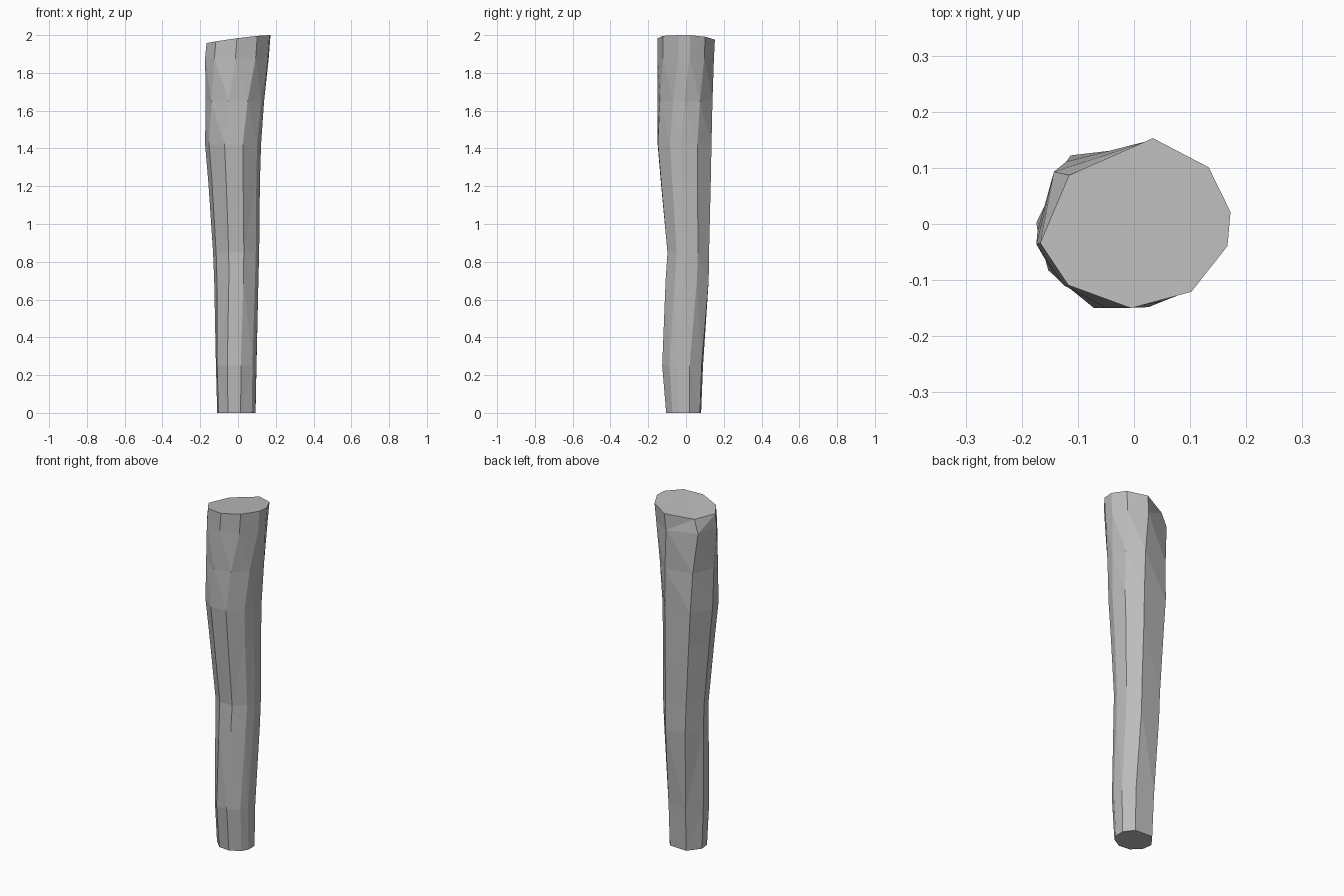
import bpy, bmesh
from math import sin, cos, radians

cube = bpy.data.objects.get("Cube")
if cube:
    bpy.data.objects.remove(cube, do_unlink=True)

# One plain grey for the whole shaft
grey = bpy.data.materials.new("plain_grey")
grey.use_nodes = True
colour = (0.5, 0.5, 0.5, 1)
grey.diffuse_color = colour
grey.node_tree.nodes["Principled BSDF"].inputs["Base Color"].default_value = colour

# Directions of the nine uneven corners
ANGLES = [7, 40, 79, 142, 194, 227, 268, 306, 344]

# Rings: height, x min, x max, y min, y max, twist
RINGS = [
    (0.0, -.11, .093, -.105, .08, -24),
    (.25, -.117, .098, -.126, .09, -24),
    (.70, -.126, .108, -.108, .12, -18),
    (.85, -.132, .112, -.098, .122, -17),
    (1.22, -.157, .116, -.133, .131, -16),
    (1.42, -.174, .122, -.15, .135, -16),
    (1.65, -.172, .138, -.15, .14, -10),
    (1.88, -.174, .163, -.15, .148, 0),
    (1.978, -.167, .172, -.15, .153, 0),
]


def fit(values, low, high):
    """Stretch values so they span low to high."""
    a, b = min(values), max(values)
    return [low + (v - a) / (b - a) * (high - low) for v in values]


def add_ring(bm, z, x0, x1, y0, y1, twist, tilted):
    turned = [radians(a + twist) for a in ANGLES]
    xs = fit([cos(a) for a in turned], x0, x1)
    ys = fit([sin(a) for a in turned], y0, y1)
    # The cut top slopes down to one side
    return [bm.verts.new((x, y, min(2, z + (.13 * x - .04 * y if tilted else 0))))
            for x, y in zip(xs, ys)]


# Uneven faceted shaft, lofted through the rings
bm = bmesh.new()
rings = [add_ring(bm, *ring, ring is RINGS[-1]) for ring in RINGS]
count = len(ANGLES)
for lower, upper in zip(rings, rings[1:]):
    for i in range(count):
        j = (i + 1) % count
        bm.faces.new((lower[i], lower[j], upper[j], upper[i]))
bm.faces.new(rings[-1])
bm.faces.new(rings[0][::-1])

# Worn corner at the back of the top
worn = rings[-1][3]
worn.co.x += .02
worn.co.y -= .01

bmesh.ops.triangulate(bm, faces=bm.faces[:])
bmesh.ops.recalc_face_normals(bm, faces=bm.faces[:])
mesh = bpy.data.meshes.new("shaft")
bm.to_mesh(mesh)
bm.free()
mesh.materials.append(grey)
shaft = bpy.data.objects.new("shaft", mesh)
bpy.context.collection.objects.link(shaft)
